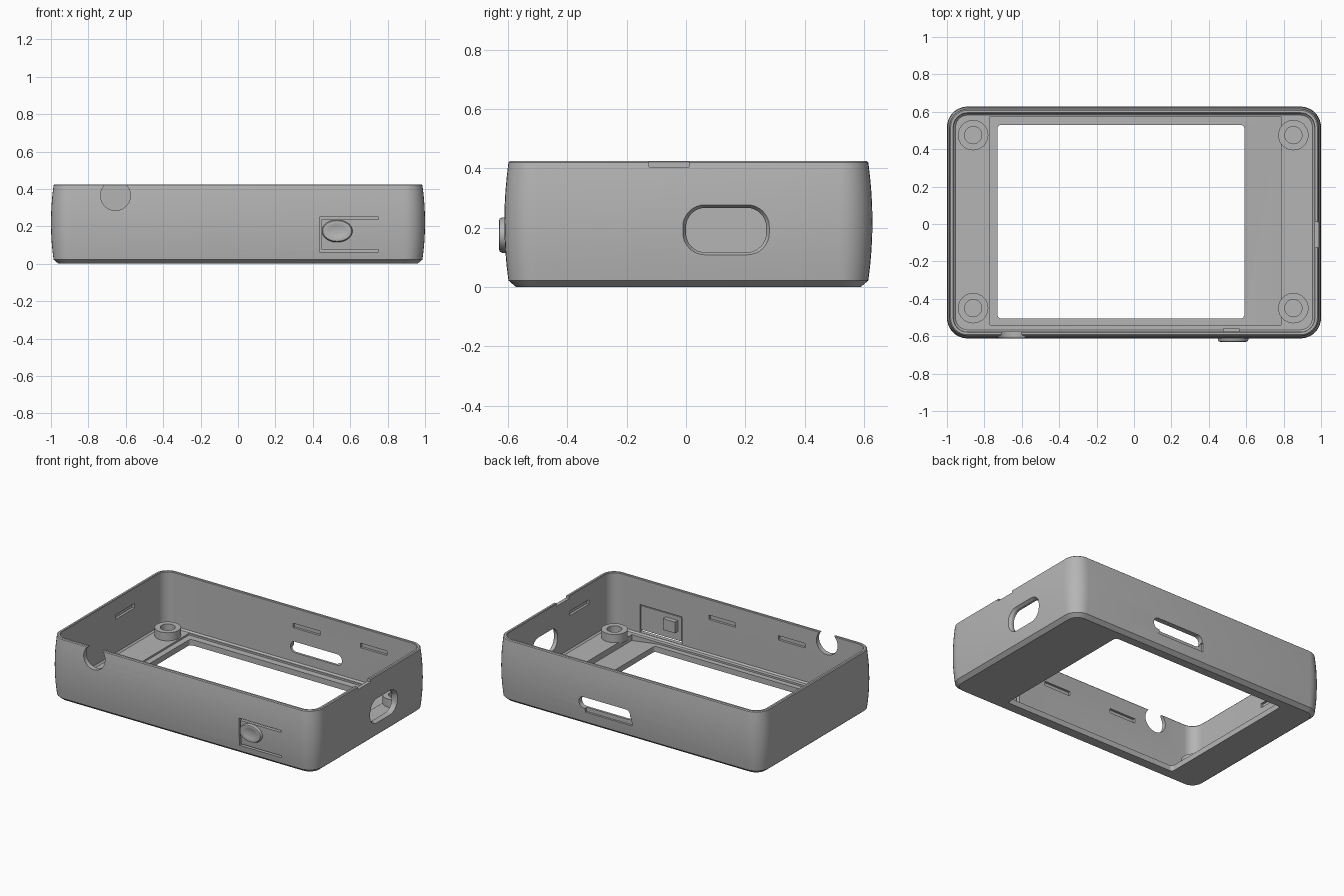
import bpy, bmesh
from math import sin, cos, pi

cube = bpy.data.objects.get("Cube")
if cube:
    bpy.data.objects.remove(cube, do_unlink=True)

grey = bpy.data.materials.new("matte grey plastic")
grey.use_nodes = True
colour = (0.46, 0.46, 0.46, 1)
grey.diffuse_color = colour
grey.node_tree.nodes["Principled BSDF"].inputs["Base Color"].default_value = colour

MID_Y = 0.008               # middle of the shell, which the button pushes off centre
HX, HY, TOP = 1.0, 0.62, 0.425
WALL, FLOOR = 0.036, 0.05


def outline(hu, hv, r, n=8):
    """Rounded rectangle as a list of 2D points; r = 0 gives a plain one."""
    if r <= 0:
        return [(hu, hv), (-hu, hv), (-hu, -hv), (hu, -hv)]
    pts = []
    for k, (su, sv) in enumerate([(1, 1), (-1, 1), (-1, -1), (1, -1)]):
        for i in range(n + 1):
            a = (k + i / n) * pi / 2
            pts.append((su * (hu - r) + r * cos(a), sv * (hv - r) + r * sin(a)))
    return pts


def ellipse(ru, rv, n=40):
    return [(ru * cos(2 * pi * i / n), rv * sin(2 * pi * i / n)) for i in range(n)]


def loft(name, rings, axis="z", centre=(0, 0)):
    """Closed skin through (outline, position along axis) rings."""
    bm = bmesh.new()
    rows = []
    for pts, w in rings:
        row = []
        for u, v in pts:
            u, v = u + centre[0], v + centre[1]
            co = {"x": (w, u, v), "y": (u, w, v), "z": (u, v, w)}[axis]
            row.append(bm.verts.new(co))
        rows.append(row)
    for a, b in zip(rows, rows[1:]):
        for i in range(len(a)):
            j = (i + 1) % len(a)
            bm.faces.new((a[i], a[j], b[j], b[i]))
    bm.faces.new(rows[0])
    bm.faces.new(rows[-1])
    bmesh.ops.remove_doubles(bm, verts=bm.verts, dist=1e-5)
    bmesh.ops.recalc_face_normals(bm, faces=bm.faces)
    mesh = bpy.data.meshes.new(name)
    bm.to_mesh(mesh)
    bm.free()
    mesh.materials.append(grey)
    ob = bpy.data.objects.new(name, mesh)
    bpy.context.collection.objects.link(ob)
    return ob


cutters = []


def cut(axis, u, v, w, r=0):
    """Straight cutter given by its (min, max) ranges; w runs along the axis."""
    pts = outline((u[1] - u[0]) / 2, (v[1] - v[0]) / 2, r)
    ob = loft("cutter", [(pts, w[0]), (pts, w[1])], axis,
              ((u[0] + u[1]) / 2, (v[0] + v[1]) / 2))
    ob.hide_render = True
    cutters.append(ob)
    return ob


def smooth(ob, angle=0.6):
    bpy.ops.object.select_all(action="DESELECT")
    ob.select_set(True)
    bpy.context.view_layer.objects.active = ob
    bpy.ops.object.shade_smooth_by_angle(angle=angle)


# Shell: bulging outer wall, rounded rim, straight inner wall, floor
def shell_ring(inset, z, r=0.11):
    return outline(HX - inset, HY - inset, max(r - inset, 0.05)), z


rings = [shell_ring(0.04, 0), shell_ring(0.014, 0.022)]
for i in range(1, 9):
    z = 0.022 + i * (TOP - 0.027) / 8
    rings.append(shell_ring(0.014 * ((z - 0.22) / 0.2) ** 2, z))
rings += [shell_ring(0.02, TOP), shell_ring(WALL - 0.003, TOP),
          shell_ring(WALL, TOP - 0.004), shell_ring(WALL, FLOOR + 0.01),
          shell_ring(WALL + 0.01, FLOOR)]
shell = loft("case_shell", rings, "z", (0, MID_Y))

# Screen recess, window and the sloped floor beside the window
cut("z", (-0.77, 0.785), (-0.54, 0.575), (0.038, 0.3))
cut("z", (-0.73, 0.59), (-0.505, 0.53), (-0.1, 0.3), 0.02)
slope = cut("z", (0.585, 0.785), (-0.54, 0.575), (0.038, 0.2))
for vert in slope.data.vertices:
    if vert.co.z < 0.1 and vert.co.x > 0.7:
        vert.co.z = 0.01

# Cable port with a flared mouth, and the notch in the rim above it
port = [(outline(0.135, 0.075, 0.065), 0.9), (outline(0.135, 0.075, 0.065), 0.982),
        (outline(0.146, 0.086, 0.075), 1.0), (outline(0.146, 0.086, 0.075), 1.1)]
mouth = loft("cutter", port, "x", (0.135, 0.192))
mouth.hide_render = True
cutters.append(mouth)
cut("x", (-0.125, 0.01), (0.405, 0.5), (0.9, 1.1))

# Card slot in the back with a finger notch below it
cut("y", (-0.02, 0.365), (0.12, 0.195), (0.5, 0.7), 0.034)
cut("y", (-0.03, 0.32), (0.092, 0.15), (0.608, 0.7))

# Round socket opening, breaking through the front rim
cut("y", (-0.735, -0.575), (0.285, 0.445), (-0.7, -0.5), 0.0799)

# Snap grooves inside the walls
groove_z = (0.287, 0.317)
back, front = MID_Y + HY - WALL, MID_Y - HY + WALL
for x in (0.1, 0.605):
    cut("y", (x - 0.1, x + 0.1), groove_z, (back - 0.05, back + 0.016))
for x in (0.13, -0.39):
    cut("y", (x - 0.1, x + 0.1), groove_z, (front - 0.016, front + 0.05))
side = HX - WALL
cut("x", (0.065, 0.265), groove_z, (-side - 0.016, -side + 0.05))
cut("x", (-0.335, -0.135), groove_z, (side - 0.05, side + 0.016))

# Springy button tongue: thinned from inside, freed on three sides
cut("y", (0.44, 0.75), (0.062, 0.25), (front - 0.014, front + 0.02))
cut("y", (0.435, 0.75), (0.237, 0.25), (-0.7, -0.55))
cut("y", (0.435, 0.75), (0.062, 0.075), (-0.7, -0.55))
cut("y", (0.435, 0.447), (0.062, 0.25), (-0.7, -0.55))

for cutter in cutters:
    mod = shell.modifiers.new("cut", "BOOLEAN")
    mod.operation = "DIFFERENCE"
    mod.solver = "EXACT"
    mod.object = cutter
bpy.context.view_layer.update()
graph = bpy.context.evaluated_depsgraph_get()
result = bpy.data.meshes.new_from_object(shell.evaluated_get(graph))
shell.modifiers.clear()
shell.data = result
for cutter in cutters:
    bpy.data.objects.remove(cutter, do_unlink=True)
smooth(shell, 0.4)

# Button: dished oval cap outside, square plunger inside
cap = [(ellipse(0.082, 0.06), -0.595), (ellipse(0.082, 0.06), -0.618),
       (ellipse(0.077, 0.055), -0.628), (ellipse(0.068, 0.047), -0.63),
       (ellipse(0.045, 0.031), -0.625), (ellipse(0.02, 0.014), -0.622)]
smooth(loft("button_cap", cap, "y", (0.53, 0.175)))
plunger = outline(0.045, 0.038, 0)
loft("button_plunger", [(plunger, -0.602), (plunger, -0.56)], "y", (0.52, 0.172))

# Screw posts with blind holes
for x in (-0.86, 0.852):
    for y in (-0.45, 0.475):
        post = [(ellipse(0.081, 0.081), FLOOR - 0.01), (ellipse(0.081, 0.081), 0.105),
                (ellipse(0.046, 0.046), 0.105), (ellipse(0.046, 0.046), FLOOR + 0.002)]
        smooth(loft("screw_post", post, "z", (x, y)))
